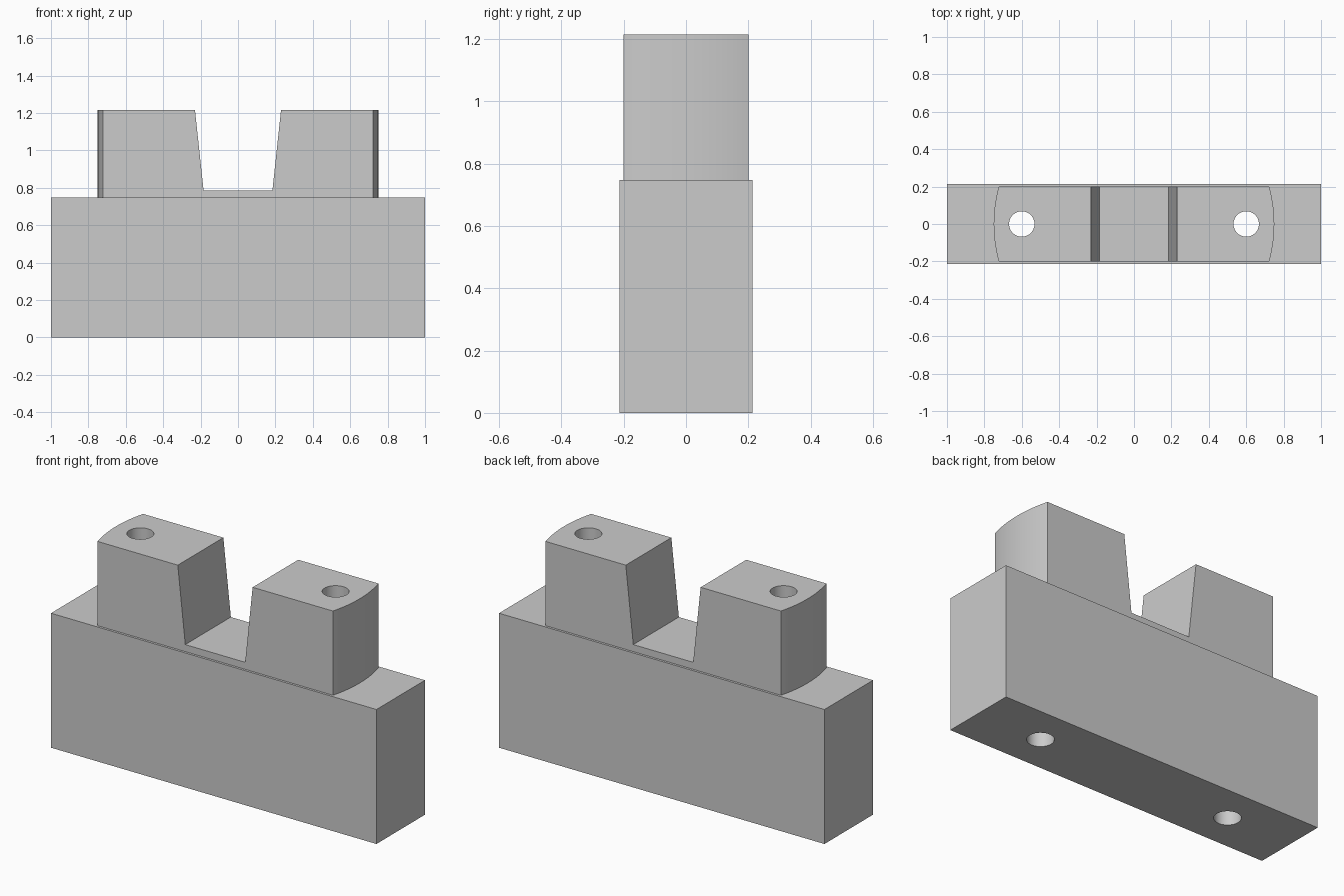
import bpy
import bmesh

BASE_TOP, TOP = 0.747, 1.215

old = bpy.data.objects.get("Cube")
if old:
    bpy.data.objects.remove(old, do_unlink=True)

grey = bpy.data.materials.new("plain grey")
grey.use_nodes = True
colour = (0.6, 0.6, 0.6, 1)
grey.diffuse_color = colour
grey.node_tree.nodes["Principled BSDF"].inputs["Base Color"].default_value = colour


def prism(name, outline, half_depth):
    """Extrude an (x, z) outline symmetrically along y."""
    bm = bmesh.new()
    face = bm.faces.new([bm.verts.new((x, -half_depth, z)) for x, z in outline])
    moved = bmesh.ops.extrude_face_region(bm, geom=[face])["geom"]
    verts = [v for v in moved if isinstance(v, bmesh.types.BMVert)]
    bmesh.ops.translate(bm, verts=verts, vec=(0, 2 * half_depth, 0))
    bmesh.ops.recalc_face_normals(bm, faces=bm.faces)
    mesh = bpy.data.meshes.new(name)
    bm.to_mesh(mesh)
    bm.free()
    mesh.materials.append(grey)
    obj = bpy.data.objects.new(name, mesh)
    bpy.context.collection.objects.link(obj)
    return obj


def cylinder(name, x, radius, sides):
    bpy.ops.mesh.primitive_cylinder_add(vertices=sides, radius=radius, depth=4, location=(x, 0, 0.5))
    obj = bpy.context.object
    obj.name = name
    obj.hide_render = True
    obj.data.materials.append(grey)
    return obj


def boolean(target, tool, operation):
    mod = target.modifiers.new("cut", "BOOLEAN")
    mod.operation, mod.object, mod.solver = operation, tool, "EXACT"
    bpy.context.view_layer.objects.active = target
    bpy.ops.object.modifier_apply(modifier=mod.name)


# Rectangular base block
base = prism("base_block", [(-1, 0), (1, 0), (1, BASE_TOP), (-1, BASE_TOP)], 0.213)

# Upper block with a tapered notch, mirrored from its right half
half = [(0.8, BASE_TOP), (0.8, TOP), (0.23, TOP), (0.184, 0.786)]
saddle = prism("notched_block", half + [(-x, z) for x, z in reversed(half)], 0.2)

# Rounded outer ends from one large round
end_round = cylinder("end_round", 0, 0.75, 192)
boolean(saddle, end_round, "INTERSECT")

# Through bolt holes
bores = [cylinder("bore", x, 0.068, 48) for x in (-0.6, 0.6)]
for part in (base, saddle):
    for bore in bores:
        boolean(part, bore, "DIFFERENCE")

for tool in bores + [end_round]:
    bpy.data.objects.remove(tool, do_unlink=True)

# Smooth the curved walls, keep the edges sharp
bpy.ops.object.select_all(action="DESELECT")
for part in (base, saddle):
    part.select_set(True)
bpy.context.view_layer.objects.active = base
bpy.ops.object.shade_smooth_by_angle(angle=0.4)
